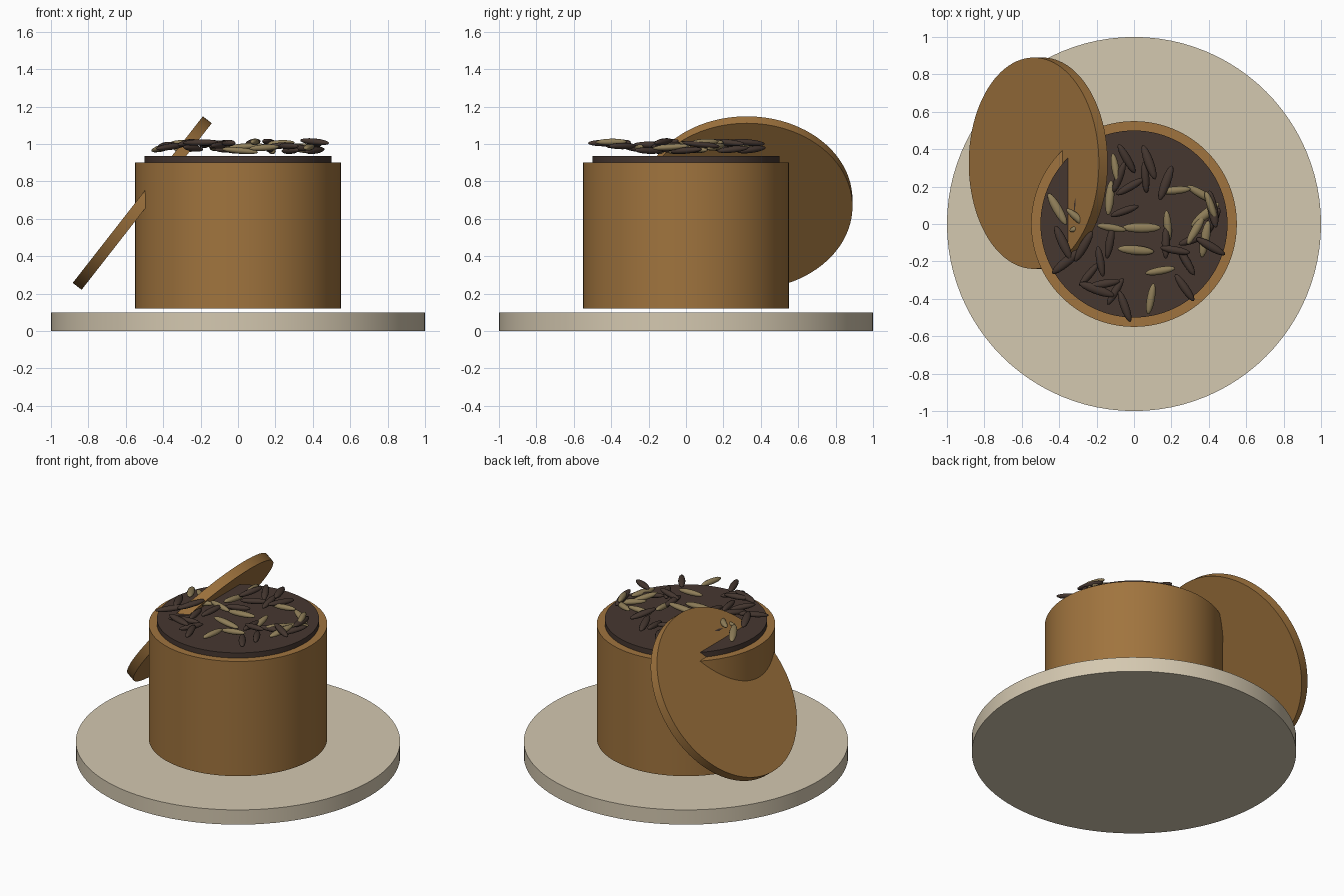
import bpy, math, random
from mathutils import Matrix, Vector

if "Cube" in bpy.data.objects:
    bpy.data.objects.remove(bpy.data.objects["Cube"])

random.seed(4)


def srgb(r, g, b):
    f = lambda c: c / 12.92 if c <= 0.04045 else ((c + 0.055) / 1.055) ** 2.4
    return (f(r / 255), f(g / 255), f(b / 255), 1.0)


def material(name, *rgb):
    m = bpy.data.materials.new(name)
    m.diffuse_color = srgb(*rgb)
    m.use_nodes = True
    m.node_tree.nodes["Principled BSDF"].inputs["Base Color"].default_value = m.diffuse_color
    return m


STONE = material("pale stone", 212, 200, 176)
WOOD = material("warm wood", 160, 116, 62)
TEA = material("dark tea", 70, 55, 48)
LEAF_DARK = material("dark leaf", 68, 54, 47)
LEAF_LIGHT = material("light leaf", 142, 125, 88)


def disc(name, radius, z0, z1, mat):
    bpy.ops.mesh.primitive_cylinder_add(vertices=96, radius=radius, depth=z1 - z0,
                                        location=(0, 0, (z0 + z1) / 2))
    ob = bpy.context.object
    ob.name = name
    ob.data.materials.append(mat)
    bpy.ops.object.shade_smooth_by_angle(angle=math.radians(35))
    return ob


# Base plate, canister (floats just above the plate) and its contents
disc("base_plate", 1.0, 0.0, 0.10, STONE)
disc("canister_body", 0.55, 0.12, 0.90, WOOD)
disc("tea_fill", 0.50, 0.80, 0.935, TEA)

# Lid leaning through the canister's back left edge
lid = disc("lid", 0.565, -0.03, 0.03, WOOD)
lid.location = (-0.512, 0.325, 0.684)
lid.rotation_euler = (0, math.radians(-52), 0)

# Loose leaves: x, y, heading in degrees
dark = [
    (-.30, .10, 85), (-.04, .35, 120), (.08, .33, 110), (-.02, .20, 30),
    (.06, .25, 95), (.17, .22, 70), (-.08, .25, 70), (-.38, -.10, 115),
    (-.27, -.12, 60), (-.18, -.20, 100), (-.36, -.20, 40), (-.16, -.32, 10),
    (-.20, -.35, 160), (-.05, -.44, 110), (-.10, -.36, 60), (-.24, -.27, 50),
    (.28, -.20, 120), (.27, -.34, 125), (.41, -.12, 150), (.17, -.10, 90),
    (.32, -.08, 20), (.22, -.14, 170), (.41, .0, 60), (-.13, -.10, 80),
    (-.05, .07, 20), (.42, .08, 100),
]
light = [
    (-.10, .30, 100), (-.41, .08, 120), (-.13, .14, 85), (.22, .18, 5),
    (.36, .16, 150), (.41, .10, 110), (.01, -.14, 175), (.14, -.25, 10),
    (.09, -.40, 80), (.18, -.01, 95), (-.12, -.02, 170), (.04, -.02, 0),
    (.38, .05, 40), (.33, -.03, 60), (-.27, -.01, 20), (.38, -.08, 80),
    (-.30, .03, 140),
]

# One shared leaf mesh per colour, pointed along its length
for kind, spots, mat in (("dark", dark, LEAF_DARK), ("light", light, LEAF_LIGHT)):
    bpy.ops.mesh.primitive_uv_sphere_add(segments=10, ring_count=8, radius=1)
    first = bpy.context.object
    mesh = first.data
    mesh.transform(Matrix.Rotation(math.pi / 2, 4, 'Y'))
    mesh.transform(Matrix.Diagonal((0.09, 0.023, 0.018, 1)))
    mesh.materials.append(mat)
    bpy.ops.object.shade_smooth_by_angle(angle=math.radians(60))
    for i, (x, y, a) in enumerate(spots):
        ob = first if i == 0 else first.copy()
        if i:
            bpy.context.collection.objects.link(ob)
        ob.name = f"{kind}_leaf_{i + 1}"
        ob.location = (x, y, random.uniform(0.962, 1.012))
        ob.rotation_euler = (0, math.radians(random.uniform(-8, 8)), math.radians(a))
        s = random.uniform(0.88, 1.15)
        ob.scale = (s, s, 1)
